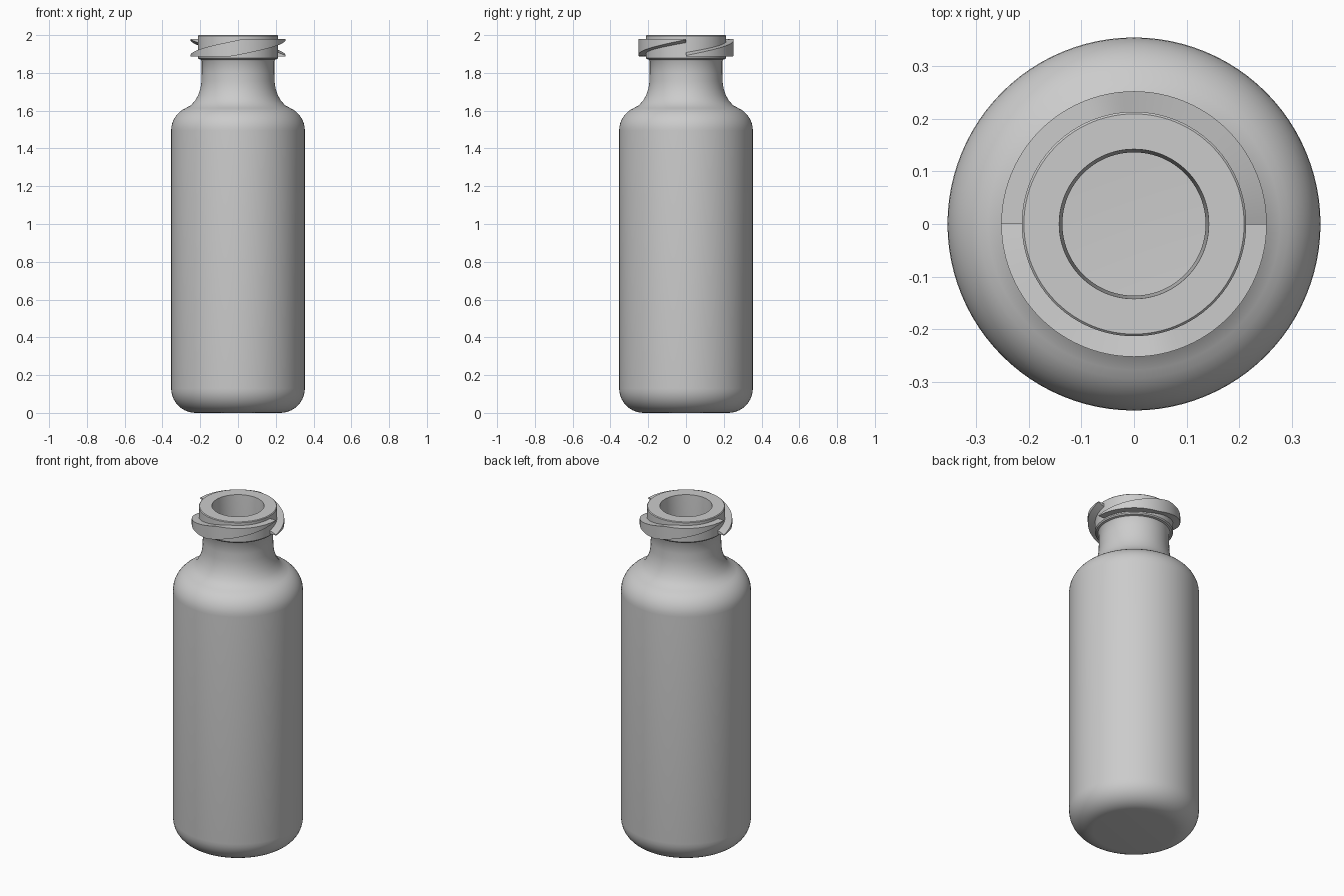
import bpy, bmesh, math

if "Cube" in bpy.data.objects:
    bpy.data.objects.remove(bpy.data.objects["Cube"])

STEPS = 96

grey = bpy.data.materials.new("plain grey")
grey.diffuse_color = (0.6, 0.6, 0.6, 1)
grey.use_nodes = True
grey.node_tree.nodes["Principled BSDF"].inputs["Base Color"].default_value = grey.diffuse_color


def finish(bm, name, angle):
    bmesh.ops.recalc_face_normals(bm, faces=bm.faces)
    mesh = bpy.data.meshes.new(name)
    bm.to_mesh(mesh)
    bm.free()
    mesh.materials.append(grey)
    obj = bpy.data.objects.new(name, mesh)
    bpy.context.collection.objects.link(obj)
    bpy.ops.object.select_all(action='DESELECT')
    obj.select_set(True)
    bpy.context.view_layer.objects.active = obj
    bpy.ops.object.shade_smooth_by_angle(angle=math.radians(angle))
    return obj


def arc(cx, cz, r, a0, a1, n=8):
    """Points of a circular fillet in the (radius, height) plane."""
    angles = [math.radians(a0 + (a1 - a0) * i / n) for i in range(n + 1)]
    return [(cx + r * math.cos(a), cz + r * math.sin(a)) for a in angles]


# Bottle: one closed profile, outside from base to lip, then inside back down
outside = [(0, 0)] + arc(0.224, 0.13, 0.13, -90, 0, 10)
outside += arc(0.224, 1.495, 0.13, 0, 66, 8)                 # shoulder
outside += [(0.250, 1.628), (0.228, 1.652), (0.211, 1.682),
            (0.199, 1.718), (0.193, 1.755), (0.192, 1.80), (0.192, 1.862)]
lip = [(0.197, 1.870), (0.208, 1.873), (0.213, 1.880),
       (0.213, 1.996), (0.209, 2.0), (0.142, 2.0)]
inside = [(0.136, 1.86), (0.136, 1.74), (0.150, 1.67), (0.185, 1.61)]
inside += arc(0.224, 1.495, 0.075, 66, 0, 6)
inside += arc(0.224, 0.13, 0.075, 0, -90, 6) + [(0, 0.055)]

bm = bmesh.new()
verts = [bm.verts.new((r, 0, z)) for r, z in outside + lip + inside]
edges = [bm.edges.new(pair) for pair in zip(verts, verts[1:])]
bmesh.ops.spin(bm, geom=verts + edges, cent=(0, 0, 0), axis=(0, 0, 1),
               angle=2 * math.pi, steps=STEPS)
bmesh.ops.remove_doubles(bm, verts=bm.verts, dist=1e-5)
finish(bm, "bottle", 32)

# Threads: two half-turn ramps, thin at both ends and full height in the middle
LOW, HIGH, R_IN, R_OUT = 1.888, 1.980, 0.208, 0.252


def ramp(turn, base, full):
    """Rise above LOW at a given turn (degrees), flat after the full mark."""
    return base + (HIGH - LOW - base) * min(1, turn / full)


def add_thread(name, start):
    bm = bmesh.new()
    rings = []
    for i in range(61):
        turn = 180 * i / 60
        a = math.radians(start + turn)
        ring = []
        for r, base, full in ((R_OUT, 0.004, 97), (R_IN, 0.022, 110)):
            top = LOW + ramp(turn, base, full)
            bottom = HIGH - ramp(180 - turn, base, full)
            ring += [(r, bottom), (r, top)] if r == R_OUT else [(r, top), (r, bottom)]
        rings.append([bm.verts.new((r * math.cos(a), r * math.sin(a), z))
                      for r, z in ring])
    for p, q in zip(rings, rings[1:]):
        for k in range(4):
            bm.faces.new((p[k], p[(k + 1) % 4], q[(k + 1) % 4], q[k]))
    bm.faces.new(rings[0])
    bm.faces.new(rings[-1][::-1])
    finish(bm, name, 30)


add_thread("front_thread", 180)
add_thread("back_thread", 0)
